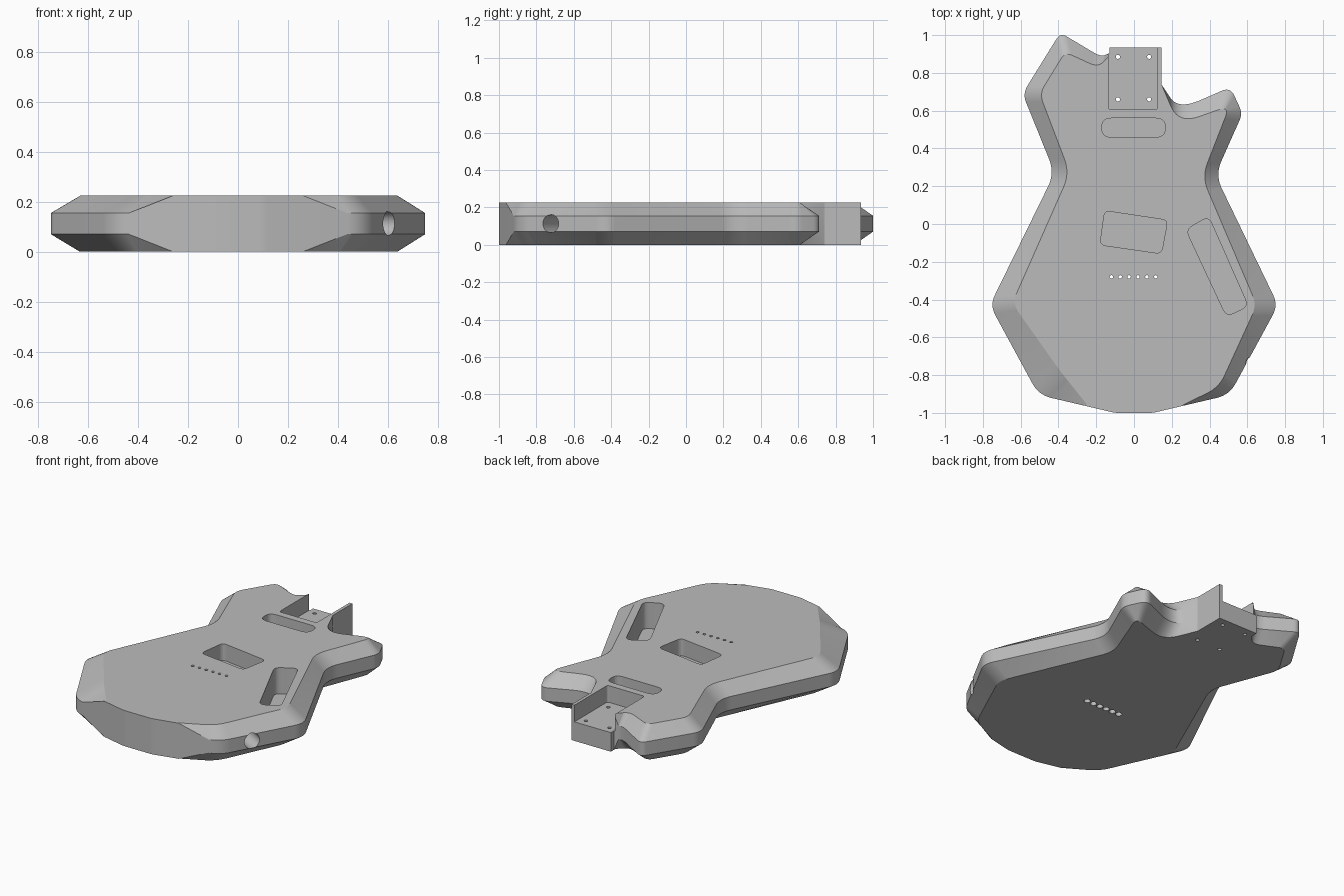
import bpy, bmesh, math
from mathutils import Vector, Matrix

cube = bpy.data.objects.get("Cube")
if cube:
    bpy.data.objects.remove(cube, do_unlink=True)

THICK = 0.225
STEPS = 10

grey = bpy.data.materials.new("plain_grey")
grey.use_nodes = True
grey.diffuse_color = (0.5, 0.5, 0.5, 1)
grey.node_tree.nodes["Principled BSDF"].inputs["Base Color"].default_value = (0.5, 0.5, 0.5, 1)


def rounded(corners, trims, steps=STEPS):
    """Round each corner of a closed outline, always giving the same point count."""
    pts = []
    for i, corner in enumerate(corners):
        p = Vector(corner)
        to_prev = Vector(corners[i - 1]) - p
        to_next = Vector(corners[(i + 1) % len(corners)]) - p
        a = p + to_prev.normalized() * min(trims[i], to_prev.length * 0.45)
        b = p + to_next.normalized() * min(trims[i], to_next.length * 0.45)
        for k in range(steps + 1):
            t = k / steps
            pts.append(a * (1 - t) ** 2 + p * 2 * t * (1 - t) + b * t * t)
    return pts


def loft(name, rings):
    """Skin a stack of closed rings and cap both ends."""
    bm = bmesh.new()
    rows = [[bm.verts.new(p) for p in ring] for ring in rings]
    n = len(rows[0])
    for low, high in zip(rows, rows[1:]):
        for i in range(n):
            j = (i + 1) % n
            bm.faces.new((low[i], low[j], high[j], high[i]))
    bm.faces.new(rows[0])
    bm.faces.new(rows[-1])
    bmesh.ops.remove_doubles(bm, verts=bm.verts, dist=0.0001)
    bmesh.ops.recalc_face_normals(bm, faces=bm.faces)
    mesh = bpy.data.meshes.new(name)
    bm.to_mesh(mesh)
    bm.free()
    mesh.materials.append(grey)
    obj = bpy.data.objects.new(name, mesh)
    bpy.context.collection.objects.link(obj)
    return obj


def prism(name, corners, trim, z0, z1=0.3):
    outline = rounded(corners, [trim] * len(corners), 6)
    return loft(name, [[(p.x, p.y, z) for p in outline] for z in (z0, z1)])


def cylinder(name, centre, radius, length, axis=(0, 0, 1)):
    turn = Vector(axis).to_track_quat('Z', 'Y').to_matrix().to_4x4()
    place = Matrix.Translation(centre) @ turn
    count = 24
    ring = [2 * math.pi * i / count for i in range(count)]
    return loft(name, [[place @ Vector((radius * math.cos(a), radius * math.sin(a), z))
                        for a in ring] for z in (-length / 2, length / 2)])


def carve(target, cutter):
    cutter.hide_render = True
    mod = target.modifiers.new("carve", 'BOOLEAN')
    mod.operation = 'DIFFERENCE'
    mod.solver = 'EXACT'
    mod.object = cutter
    bpy.context.view_layer.objects.active = target
    bpy.ops.object.modifier_apply(modifier=mod.name)
    bpy.data.objects.remove(cutter, do_unlink=True)


# Body outline: outer corner, rounding, corner of the flat face, chamfer height
BEVEL = 0.07
CORNERS = [
    ((-.39, 1.013), .04, (-.365, .91), BEVEL),    # long horn
    ((-.59, .69), .05, (-.5, .69), BEVEL),
    ((-.42, .27), .08, (-.34, .27), BEVEL),       # waist
    ((-.763, -.43), .06, (-.645, -.42), BEVEL),
    ((-.505, -.905), .07, (-.45, -.85), BEVEL),
    ((-.24, -.967), .02, (-.24, -.967), 0),       # tail end
    ((-.1, -1), .02, (-.1, -1), 0),
    ((.1, -1), .02, (.1, -1), 0),
    ((.24, -.967), .02, (.24, -.967), 0),
    ((.505, -.905), .07, (.45, -.865), BEVEL),
    ((.763, -.43), .06, (.65, -.43), BEVEL),
    ((.43, .26), .08, (.36, .25), BEVEL),         # waist
    ((.575, .585), .04, (.495, .595), BEVEL),     # short horn
    ((.51, .725), .05, (.475, .615), BEVEL),
    ((.235, .605), .13, (.235, .53), BEVEL),      # cutaway
    ((.145, .74), 0, (.145, .74), 0),             # neck heel
    ((.145, .935), 0, (.145, .935), 0),
    ((-.13, .935), 0, (-.13, .935), 0),
    ((-.13, .905), 0, (-.13, .89), 0),
    ((-.175, .885), .05, (-.19, .83), BEVEL),
]
outer, trims, inner, heights = map(list, zip(*CORNERS))
inner_top = list(inner)
inner_top[4] = (-.39, -.78)                       # softer forearm edge on top

side = rounded(outer, trims)
rise = [h for h in heights for _ in range(STEPS + 1)]
body = loft("guitar_body", [
    [(p.x, p.y, 0) for p in rounded(inner, trims)],
    [(p.x, p.y, h) for p, h in zip(side, rise)],
    [(p.x, p.y, THICK - h) for p, h in zip(side, rise)],
    [(p.x, p.y, THICK) for p in rounded(inner_top, trims)],
])

# Neck pocket, open at the heel end
carve(body, prism("neck_pocket", [(-.135, .605), (.125, .605), (.125, 1.1), (-.135, 1.1)],
                  .015, .12))

# Pickup and control cavities
carve(body, prism("neck_pickup_slot", [(-.17, .46), (.165, .46), (.165, .56), (-.17, .56)],
                  .05, .15))
carve(body, prism("bridge_pickup_cavity", [(-.155, .07), (-.18, -.11), (.145, -.157), (.178, .02)],
                  .03, .12))
carve(body, prism("control_cavity", [(.395, .04), (.275, -.03), (.49, -.49), (.605, -.435)],
                  .04, .06))

# Output jack hole in the lower edge
carve(body, cylinder("jack_hole", (.59, -.715, .113), .048, .4, (.87, -.5, 0)))

# String holes with wider ferrule seats underneath
for i in range(6):
    x = -.12 + i * .047
    carve(body, cylinder("string_hole", (x, -.28, .1), .009, .5))
    carve(body, cylinder("ferrule_seat", (x, -.28, 0), .019, .08))

# Neck screw holes
for x in (-.085, .08):
    for y in (.66, .885):
        carve(body, cylinder("screw_hole", (x, y, .1), .011, .5))

# Smooth rounded edges, crisp chamfers
bpy.ops.object.select_all(action='DESELECT')
body.select_set(True)
bpy.context.view_layer.objects.active = body
bpy.ops.object.shade_smooth_by_angle(angle=math.radians(18))
